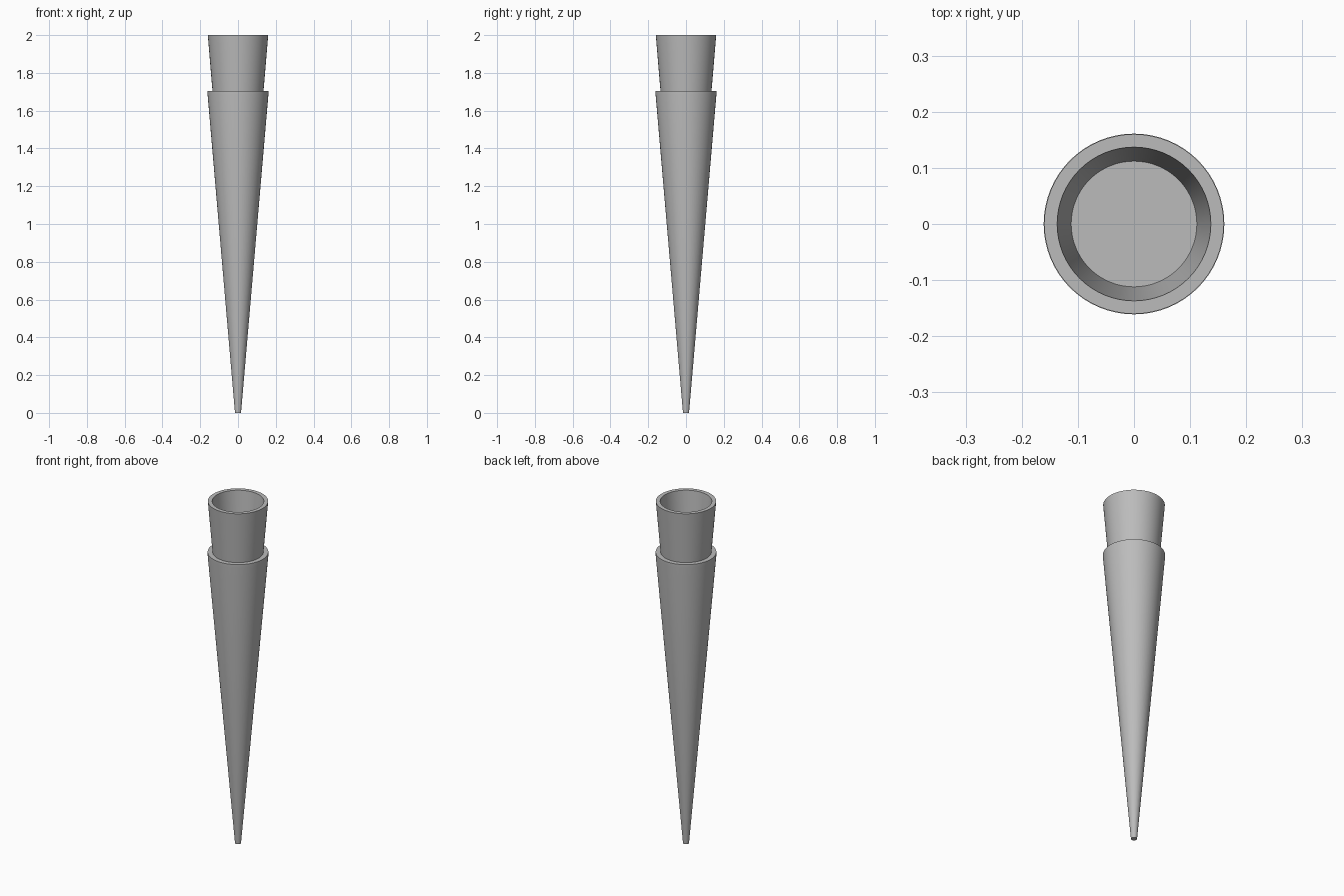
import bpy, bmesh, math

if "Cube" in bpy.data.objects:
    bpy.data.objects.remove(bpy.data.objects["Cube"])

SEGMENTS = 64

grey = bpy.data.materials.new("plain grey")
grey.diffuse_color = (0.5, 0.5, 0.5, 1)
grey.use_nodes = True
grey.node_tree.nodes["Principled BSDF"].inputs["Base Color"].default_value = grey.diffuse_color


def lathe(name, profile, closed=False):
    """Revolve (radius, z) points about z; open profiles get flat end caps."""
    bm = bmesh.new()
    rings = []
    for r, z in profile:
        rings.append([bm.verts.new((r * math.cos(2 * math.pi * i / SEGMENTS),
                                    r * math.sin(2 * math.pi * i / SEGMENTS), z))
                      for i in range(SEGMENTS)])
    pairs = list(zip(rings, rings[1:]))
    if closed:
        pairs.append((rings[-1], rings[0]))
    else:
        bm.faces.new(rings[0])
        bm.faces.new(rings[-1])
    for a, b in pairs:
        for i in range(SEGMENTS):
            j = (i + 1) % SEGMENTS
            bm.faces.new((a[i], a[j], b[j], b[i]))
    bmesh.ops.recalc_face_normals(bm, faces=bm.faces)
    mesh = bpy.data.meshes.new(name)
    bm.to_mesh(mesh)
    bm.free()
    mesh.materials.append(grey)
    obj = bpy.data.objects.new(name, mesh)
    bpy.context.collection.objects.link(obj)
    bpy.ops.object.select_all(action='DESELECT')
    obj.select_set(True)
    bpy.context.view_layer.objects.active = obj
    bpy.ops.object.shade_smooth_by_angle(angle=math.radians(30))
    return obj


# long tapered body with a short straight rim at its shoulder
lathe("tapered_body", [(0.016, 0), (0.161, 1.685), (0.161, 1.703)])

# flared hollow socket standing on the shoulder
lathe("flared_socket", [(0.135, 1.703), (0.16, 2.0), (0.137, 2.0), (0.112, 1.703)],
      closed=True)
